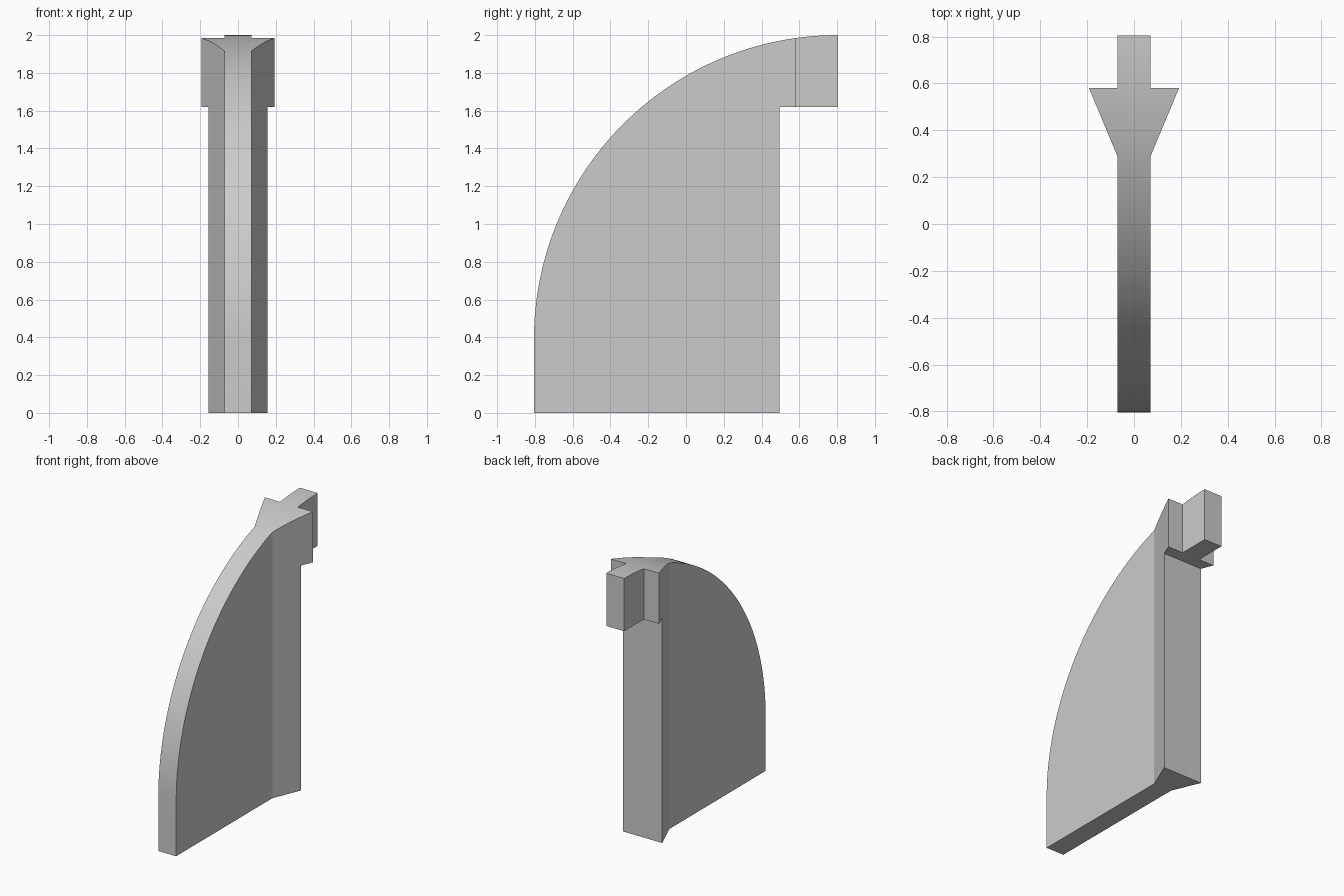
import bpy
import bmesh
from math import sin, cos, pi, radians
from mathutils import Vector

cube = bpy.data.objects.get("Cube")
if cube:
    bpy.data.objects.remove(cube, do_unlink=True)

grey = bpy.data.materials.new("light grey")
grey.use_nodes = True
grey.diffuse_color = (0.6, 0.6, 0.6, 1)
grey.node_tree.nodes["Principled BSDF"].inputs["Base Color"].default_value = grey.diffuse_color


def prism(name, points, depth):
    """Extrude a closed outline along a vector."""
    bm = bmesh.new()
    face = bm.faces.new([bm.verts.new(p) for p in points])
    geom = bmesh.ops.extrude_face_region(bm, geom=[face])["geom"]
    verts = [g for g in geom if isinstance(g, bmesh.types.BMVert)]
    bmesh.ops.translate(bm, verts=verts, vec=Vector(depth))
    bmesh.ops.recalc_face_normals(bm, faces=bm.faces[:])
    mesh = bpy.data.meshes.new(name)
    bm.to_mesh(mesh)
    bm.free()
    mesh.materials.append(grey)
    obj = bpy.data.objects.new(name, mesh)
    bpy.context.collection.objects.link(obj)
    return obj


# Side profile: quarter-round blade with a hooked lug at the top rear
R, REAR, STEP, LUG_Z = 1.61, 0.805, 0.495, 1.62
ARC = 64
profile = [(-REAR, 0), (STEP, 0), (STEP, LUG_Z), (REAR, LUG_Z)]
for i in range(ARC + 1):
    a = pi / 2 * i / ARC
    profile.append((REAR - R * sin(a), 2 - R + R * cos(a)))
fin = prism("arched_fin", [(-0.5, y, z) for y, z in profile], (1, 0, 0))

# Plan outline: thin blade, flared wedge, narrow tongue; mirrored about x
half = [(0.071, -0.9), (0.071, 0.29), (0.192, 0.58), (0.071, 0.58), (0.071, 0.9)]
plan = half + [(-x, y) for x, y in reversed(half)]
cutter = prism("plan_cutter", [(x, y, -0.2) for x, y in plan], (0, 0, 2.5))
cutter.hide_render = True

# Intersect the two shapes
mod = fin.modifiers.new("plan_cut", "BOOLEAN")
mod.operation = "INTERSECT"
mod.solver = "EXACT"
mod.object = cutter
bpy.ops.object.select_all(action="DESELECT")
fin.select_set(True)
bpy.context.view_layer.objects.active = fin
bpy.ops.object.modifier_apply(modifier=mod.name)
bpy.data.objects.remove(cutter, do_unlink=True)

# Smooth the arch, keep the corners sharp
bpy.ops.object.shade_smooth_by_angle(angle=radians(20))
